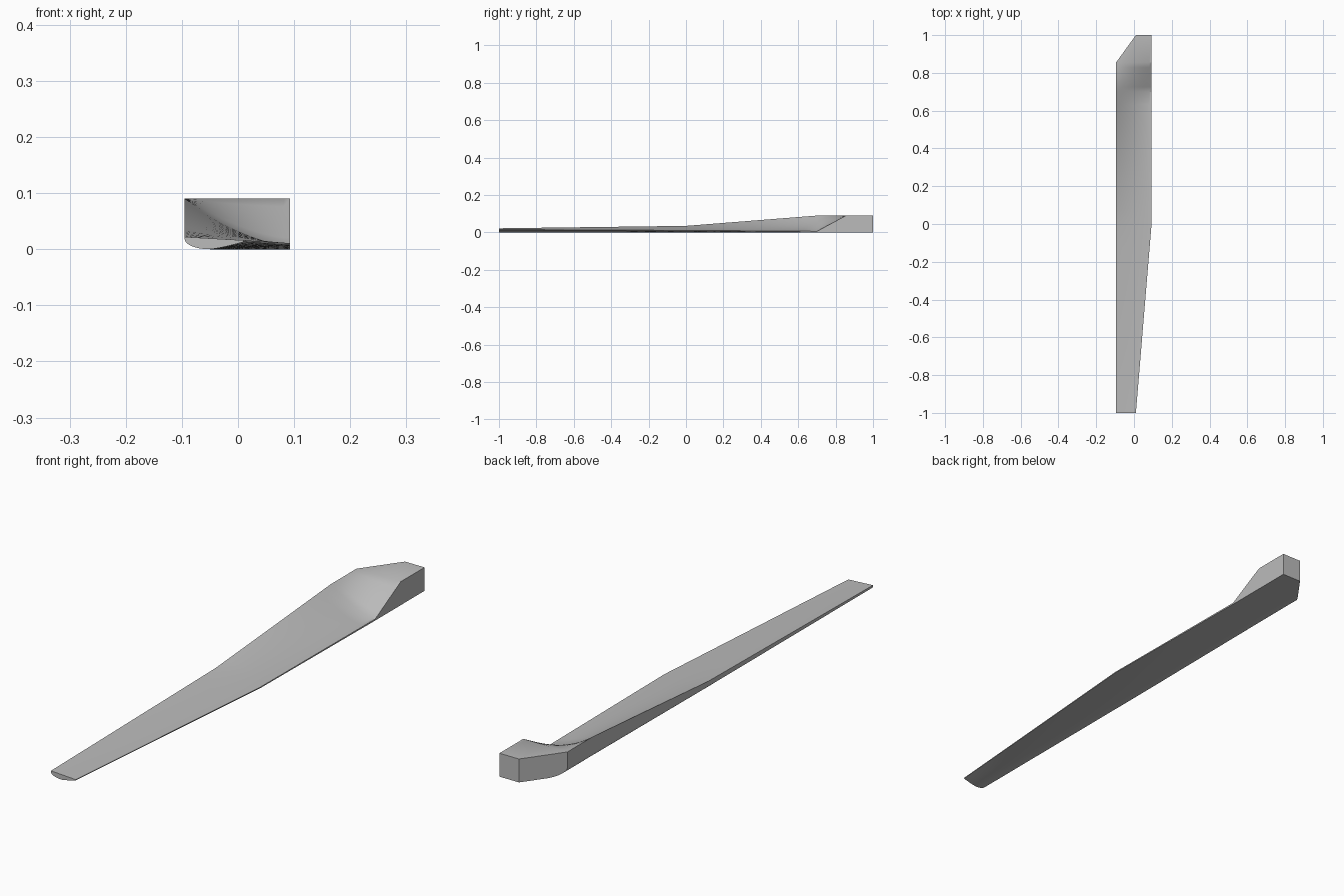
import bpy, bmesh, math
from mathutils import Vector

cube = bpy.data.objects.get("Cube")
if cube:
    bpy.data.objects.remove(cube, do_unlink=True)

# Plain grey finish
grey = bpy.data.materials.new("plain grey")
grey.use_nodes = True
colour = (0.5, 0.5, 0.5, 1)
grey.diffuse_color = colour
grey.node_tree.nodes["Principled BSDF"].inputs["Base Color"].default_value = colour

LEFT = -0.095
TOP_STEPS = 16
ROUND_STEPS = 8


def section(y, right, top_left, top_right, low_right, radius, power):
    """Closed outline: dished top, thin right edge, rounded lower left corner."""
    pts = []
    for i in range(TOP_STEPS + 1):
        u = i / TOP_STEPS
        z = top_right + (top_left - top_right) * (1 - u) ** power
        pts.append(Vector((LEFT + (right - LEFT) * u, y, z)))
    start = LEFT + 0.045
    for i in range(ROUND_STEPS):
        u = 1 - i / ROUND_STEPS
        pts.append(Vector((start + (right - start) * u, y, low_right * u ** 1.3)))
    for i in range(ROUND_STEPS + 1):
        a = math.pi / 2 * i / ROUND_STEPS
        pts.append(Vector((start - 0.045 * math.sin(a), y, radius * (1 - math.cos(a)))))
    return pts


# Key sections: tip, middle, foot of the ramp, head of the ramp, root end
keys = [
    section(-1, 0.01, 0.022, 0.016, 0.013, 0.018, 1),
    section(0, 0.093, 0.035, 0.011, 0.007, 0.02, 1.3),
    section(0.7, 0.093, 0.09, 0.006, 0, 0.03, 1.6),
    section(0.855, 0.093, 0.09, 0.09, 0, 0.03, 1),
    section(1, 0.093, 0.09, 0.09, 0, 0.03, 1),
]
steps = [8, 10, 6, 1]

bm = bmesh.new()
rings = []
for a, b, n in zip(keys, keys[1:], steps):
    for k in range(n):
        rings.append([bm.verts.new(p.lerp(q, k / n)) for p, q in zip(a, b)])
rings.append([bm.verts.new(p) for p in keys[-1]])

# Skin between sections, then cap both ends
count = len(keys[0])
for r, s in zip(rings, rings[1:]):
    for i in range(count):
        j = (i + 1) % count
        bm.faces.new((r[i], r[j], s[j], s[i]))
bm.faces.new(rings[0])
bm.faces.new(rings[-1])
bmesh.ops.recalc_face_normals(bm, faces=bm.faces)

# Slanted cut across the root corner
bmesh.ops.bisect_plane(
    bm, geom=bm.verts[:] + bm.edges[:] + bm.faces[:], dist=0.00001,
    plane_co=(0.01, 1, 0), plane_no=Vector((-0.145, 0.105, 0)).normalized(),
    clear_outer=True)
bmesh.ops.holes_fill(bm, edges=[e for e in bm.edges if e.is_boundary], sides=0)
bmesh.ops.recalc_face_normals(bm, faces=bm.faces)

mesh = bpy.data.meshes.new("blade")
bm.to_mesh(mesh)
bm.free()
mesh.materials.append(grey)
blade = bpy.data.objects.new("blade", mesh)
bpy.context.collection.objects.link(blade)
bpy.context.view_layer.objects.active = blade
blade.select_set(True)
bpy.ops.object.shade_smooth_by_angle(angle=math.radians(28))
